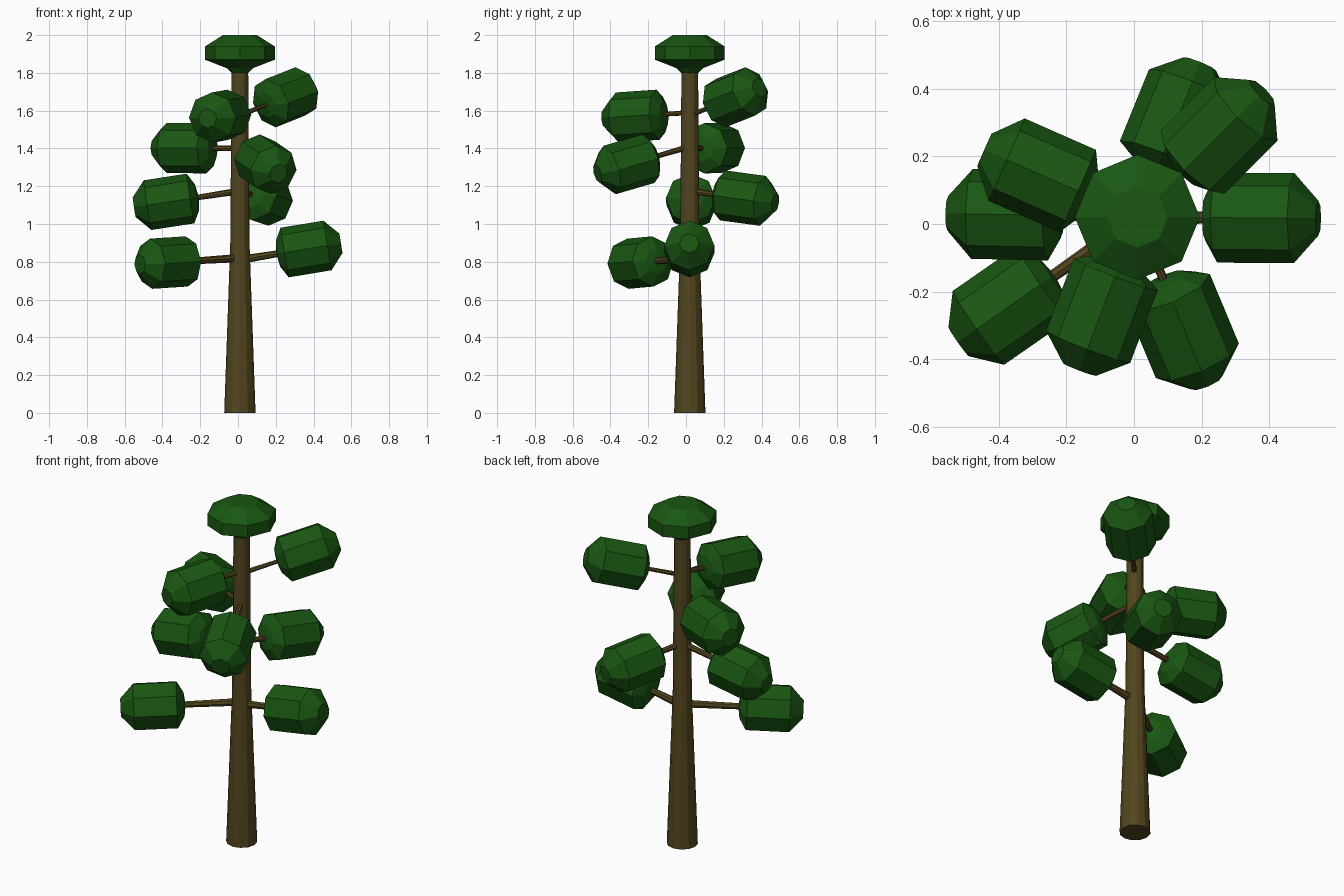
import bpy, bmesh
from math import cos, sin, pi
from mathutils import Vector

if "Cube" in bpy.data.objects:
    bpy.data.objects.remove(bpy.data.objects["Cube"])

CX, CY = 0.01, 0.02      # trunk axis


def material(name, rgb):
    m = bpy.data.materials.new(name)
    m.diffuse_color = (*rgb, 1)
    m.use_nodes = True
    m.node_tree.nodes["Principled BSDF"].inputs["Base Color"].default_value = m.diffuse_color
    return m


BARK = material("bark", (0.085, 0.06, 0.013))
LEAF = material("leaf", (0.01, 0.095, 0.006))


def lathe(name, profile, sides, origin, direction, mat):
    """Revolve (radius, distance) rings round an axis and cap both ends."""
    bm = bmesh.new()
    rings = [[bm.verts.new((r * cos(2 * pi * i / sides), r * sin(2 * pi * i / sides), d))
              for i in range(sides)] for r, d in profile]
    for a, b in zip(rings, rings[1:]):
        for i in range(sides):
            j = (i + 1) % sides
            bm.faces.new((a[i], a[j], b[j], b[i]))
    bm.faces.new(rings[0][::-1])
    bm.faces.new(rings[-1])
    rot = Vector(direction).to_track_quat('Z', 'Y').to_matrix()
    bmesh.ops.rotate(bm, matrix=rot, verts=bm.verts)
    mesh = bpy.data.meshes.new(name)
    bm.to_mesh(mesh)
    bm.free()
    mesh.materials.append(mat)
    ob = bpy.data.objects.new(name, mesh)
    ob.location = origin
    bpy.context.collection.objects.link(ob)
    return ob


# Trunk and crown
lathe("trunk", [(0.083, 0), (0.051, 0.9), (0.044, 1.82)], 12, (CX, CY, 0), (0, 0, 1), BARK)
lathe("crown", [(0.03, 1.785), (0.07, 1.825), (0.185, 1.87), (0.185, 1.94), (0.09, 2.0)],
      8, (CX, CY, 0), (0, 0, 1), LEAF)

# Branches: height on trunk, centre of leaf cluster, branch radius
BRANCHES = [
    (0.81, (0.375, 0.018, 0.87), 0.022),
    (0.82, (-0.378, -0.25, 0.795), 0.022),
    (1.175, (-0.38, 0.028, 1.115), 0.018),
    (1.175, (0.13, 0.315, 1.135), 0.018),
    (1.41, (0.15, -0.315, 1.312), 0.016),
    (1.40, (-0.285, 0.15, 1.402), 0.016),
    (1.59, (-0.10, -0.27, 1.57), 0.014),
    (1.575, (0.262, 0.272, 1.675), 0.014),
]
CLUSTER = [(0.02, -0.172), (0.07, -0.165), (0.133, -0.13), (0.133, 0.1), (0.052, 0.172)]

for n, (z, centre, r) in enumerate(BRANCHES, 1):
    start, centre = Vector((CX, CY, z)), Vector(centre)
    axis = centre - start
    lathe(f"branch_{n}", [(r, 0), (r * 0.75, axis.length - 0.1)], 8, start, axis, BARK)
    lathe(f"leaf_cluster_{n}", CLUSTER, 8, centre, axis, LEAF)
